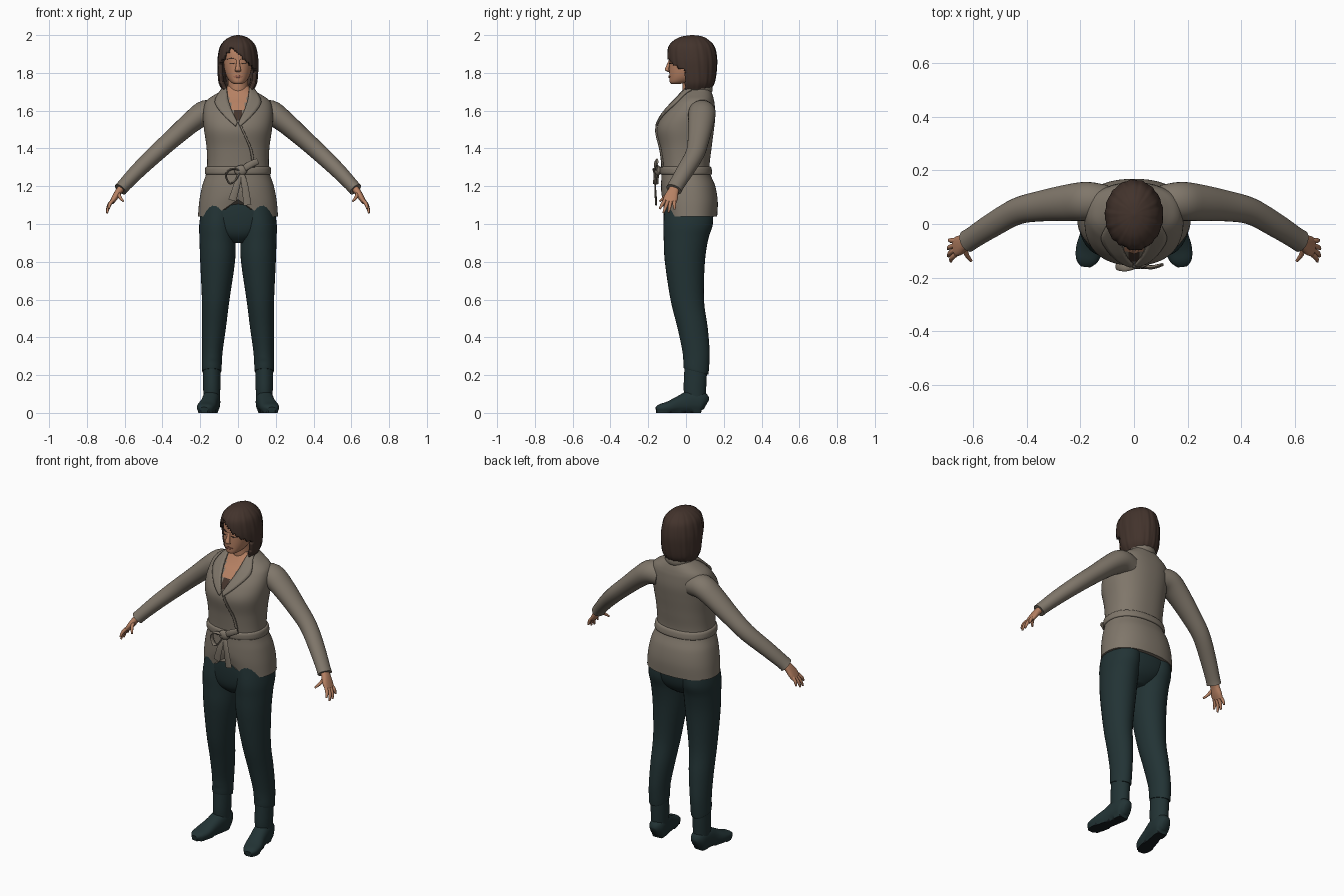
import bpy, bmesh, math
from mathutils import Vector
from mathutils.bvhtree import BVHTree

if "Cube" in bpy.data.objects:
    bpy.data.objects.remove(bpy.data.objects["Cube"])


def material(name, rgb):
    m = bpy.data.materials.new(name)
    m.diffuse_color = (*rgb, 1)
    m.use_nodes = True
    m.node_tree.nodes["Principled BSDF"].inputs["Base Color"].default_value = m.diffuse_color
    return m


WOOL = material("taupe wool", (0.215, 0.183, 0.145))
CLOTH = material("dark teal cloth", (0.016, 0.033, 0.035))
SOLE = material("dark sole", (0.008, 0.012, 0.015))
HAIR = material("dark brown hair", (0.055, 0.033, 0.025))
SKIN = material("skin", (0.47, 0.22, 0.125))
LIP = material("lips", (0.33, 0.12, 0.08))
SHIRT = material("brown undershirt", (0.06, 0.036, 0.026))


def spline(pts, steps):
    """Catmull-Rom through tuples of any length."""
    out = []
    for i in range(len(pts) - 1):
        a, b, c, d = (pts[max(i - 1, 0)], pts[i], pts[i + 1], pts[min(i + 2, len(pts) - 1)])
        for s in range(steps):
            t = s / steps
            out.append(tuple(0.5 * (2 * q + (r - p) * t + (2 * p - 5 * q + 4 * r - w) * t * t
                                    + (3 * q - p - 3 * r + w) * t ** 3)
                             for p, q, r, w in zip(a, b, c, d)))
    return out + [tuple(pts[-1])]


def finish(name, bm, mats, rule=None, angle=45):
    bmesh.ops.recalc_face_normals(bm, faces=bm.faces)
    for f in bm.faces:
        f.material_index = rule(f.calc_center_median()) if rule else 0
    tree = BVHTree.FromBMesh(bm)
    me = bpy.data.meshes.new(name)
    bm.to_mesh(me)
    bm.free()
    ob = bpy.data.objects.new(name, me)
    bpy.context.collection.objects.link(ob)
    for m in mats:
        me.materials.append(m)
    bpy.ops.object.select_all(action='DESELECT')
    ob.select_set(True)
    bpy.context.view_layer.objects.active = ob
    bpy.ops.object.shade_smooth_by_angle(angle=math.radians(angle))
    return ob, tree


def loft(name, rings, mats, segs=24, steps=4, ref=None, power=2.0,
         shape=None, rule=None, drop=None, caps=True):
    """Skin rings (x, y, z, a, b); ref None keeps the rings level."""
    bm, rows = bmesh.new(), []
    rings = spline(rings, steps)
    for i, (x, y, z, a, b) in enumerate(rings):
        u, v, c = Vector((1, 0, 0)), Vector((0, 1, 0)), Vector((x, y, z))
        if ref:
            t = Vector(rings[min(i + 1, len(rings) - 1)][:3]) - Vector(rings[max(i - 1, 0)][:3])
            t.normalize()
            u = Vector(ref)
            u = (u - t * u.dot(t)).normalized()
            v = t.cross(u)
        row = []
        for k in range(segs):
            th = 2 * math.pi * k / segs
            cs, sn = math.cos(th), math.sin(th)
            p = c + u * max(a, .002) * math.copysign(abs(cs) ** (2 / power), cs) \
                  + v * max(b, .002) * math.copysign(abs(sn) ** (2 / power), sn)
            row.append(bm.verts.new(shape(p, th) if shape else p))
        rows.append(row)
    for r, s in zip(rows, rows[1:]):
        for k in range(segs):
            bm.faces.new((r[k], r[(k + 1) % segs], s[(k + 1) % segs], s[k]))
    bm.faces.new(rows[-1])
    if caps:
        bm.faces.new(rows[0][::-1])
    if drop:
        gone = [f for f in bm.faces if drop(f.calc_center_median())]
        bmesh.ops.delete(bm, geom=gone, context='FACES')
    return finish(name, bm, mats, rule)


def level(*rows, cx=0):
    """Rows (z, half width, front y, back y) to level rings."""
    return [(cx, (f + b) / 2, z, w, (b - f) / 2) for z, w, f, b in rows]


def strip(name, tree, inner, outer, mat, thick=.006, steps=6):
    """Thin plate lying on a surface between two (x, z) edge lines."""
    bm, rows = bmesh.new(), []
    for p, q in zip(spline(inner, steps), spline(outer, steps)):
        row = []
        for k in range(5):
            x, z = (p[j] + (q[j] - p[j]) * k / 4 for j in (0, 1))
            hit, n, _, _ = tree.ray_cast(Vector((x, -1, z)), Vector((0, 1, 0)))
            if hit is None:
                hit, n, _, _ = tree.find_nearest(Vector((x, 0, z)))
            row.append(bm.verts.new(hit + n * thick * .6))
        rows.append(row)
    for r, s in zip(rows, rows[1:]):
        for k in range(4):
            bm.faces.new((r[k], r[k + 1], s[k + 1], s[k]))
    ob, _ = finish(name, bm, [mat])
    mod = ob.modifiers.new("thickness", 'SOLIDIFY')
    mod.thickness, mod.offset = thick, 0


# Wrap jacket body with open neckline and split front hem
def hem(p, th):
    if p.z < 1.2 and p.y < 0:
        p.z += .09 * max(0, 1 - abs(p.x) / .13) * (1.2 - p.z) / .16
    return p


def neckline(c):
    if c.y < .03 and c.z > 1.545 and abs(c.x) < .012 + (c.z - 1.545) * .3:
        return 2 if c.z < 1.6 else 1
    return 0


_, body = loft("jacket_body", level(
    (1.04, .212, -.12, .165), (1.12, .205, -.13, .168), (1.2, .19, -.132, .155),
    (1.285, .165, -.13, .125), (1.4, .166, -.14, .135), (1.5, .18, -.155, .148),
    (1.57, .185, -.128, .155), (1.63, .178, -.08, .152), (1.66, .16, -.052, .147),
    (1.685, .122, -.032, .14), (1.71, .082, -.015, .13), (1.73, .066, -.005, .122)),
    [WOOL, SKIN, SHIRT], segs=80, steps=6, power=2.3, shape=hem, rule=neckline)

# Shawl lapels, overlapping front edge and back collar
for s in (1, -1):
    strip("lapel", body,
          [(s * x, z) for x, z in ((.058, 1.725), (.052, 1.66), (.034, 1.6), (.003, 1.535))],
          [(s * x, z) for x, z in ((.085, 1.705), (.12, 1.64), (.075, 1.573), (.012, 1.515))],
          WOOL, .01)
strip("wrap_edge", body, [(.0, 1.535), (.035, 1.46), (.062, 1.39), (.075, 1.3)],
      [(.012, 1.535), (.047, 1.46), (.074, 1.39), (.087, 1.3)], WOOL, .008)
arc = [math.radians(a) for a in range(-15, 196, 15)]
loft("back_collar", [(.074 * math.cos(a), .055 + .078 * math.sin(a), 1.715, .022, .008) for a in arc],
     [WOOL], segs=12, steps=2, ref=(0, 0, 1))

# Belt with knot, loops and hanging ends
loft("belt", level((1.262, .170, -.131, .134), (1.268, .176, -.139, .139),
                   (1.298, .173, -.139, .134), (1.305, .163, -.131, .125)),
     [WOOL], segs=64, steps=3, power=2.3)
loft("belt_knot", [(-.015, -.145, 1.28, .012, .01), (0, -.15, 1.282, .026, .016),
                   (.03, -.15, 1.285, .026, .016), (.045, -.145, 1.287, .012, .01)],
     [WOOL], segs=16, ref=(0, 0, 1))
loft("belt_upper_loop", [(.02, -.148, 1.285, .016, .007), (.06, -.162, 1.312, .018, .008),
                         (.105, -.152, 1.332, .016, .006)], [WOOL], segs=12, ref=(0, 0, 1))
loft("belt_side_loop", [(.02, -.15, 1.28, .012, .005), (-.03, -.163, 1.292, .014, .005),
                        (-.064, -.158, 1.262, .014, .005), (-.045, -.16, 1.215, .014, .005),
                        (-.015, -.16, 1.23, .014, .005), (.012, -.152, 1.275, .012, .005)],
     [WOOL], segs=12, ref=(0, 1, 0))
for x, z in ((-.03, 1.125), (.05, 1.1)):
    loft("belt_end", [(.015, -.15, 1.28, .012, .006), ((x + .02) / 2, -.163, 1.21, .017, .005),
                      (x, -.158, z, .021, .005)], [WOOL], segs=12, ref=(1, 0, 0))

# Trouser seat
loft("trouser_seat", level((.9, .05, -.06, .06), (.94, .13, -.1, .11), (1.0, .19, -.116, .138),
                           (1.1, .188, -.118, .145), (1.2, .15, -.1, .11)),
     [CLOTH], segs=40, power=2.3)


def cuff(p, th):
    if p.z < .27:
        p.z -= (p.y - .05) * .25
    return p


for s in (1, -1):
    # Trouser leg
    legs = ((1.1, .10, .09, -.11, .14), (1.0, .108, .097, -.12, .142), (.92, .108, .096, -.118, .118),
            (.8, .108, .092, -.112, .1), (.6, .118, .073, -.082, .095), (.45, .127, .063, -.045, .115),
            (.32, .136, .054, -.018, .125), (.235, .139, .052, -.013, .12), (.22, .139, .05, -.011, .117))
    loft("trouser_leg", [(s * cx, (f + b) / 2, z, w, (b - f) / 2) for z, cx, w, f, b in legs],
         [CLOTH], segs=32, steps=5, shape=cuff)
    # Boot shaft and foot
    loft("boot_shaft", level((.28, .045, -.006, .112), (.2, .046, -.01, .11), (.12, .045, -.012, .106),
                             (.04, .041, 0, .1), cx=s * .139), [CLOTH], segs=28)
    foot = ((.136, .108, .045, .02, .03), (.137, .085, .055, .042, .055), (.142, .03, .06, .046, .06),
            (.152, -.03, .046, .046, .046), (.166, -.09, .031, .05, .031),
            (.176, -.135, .024, .041, .023), (.179, -.158, .019, .02, .012))

    def ground(p, th):
        p.z = 0 if p.z < .012 else p.z
        return p
    loft("boot_foot", [(s * r[0], *r[1:]) for r in foot], [CLOTH, SOLE], segs=28, ref=(1, 0, 0),
         power=2.4, shape=ground, rule=lambda c: int(c.z < .006))

    # Sleeve
    arm = ((.1, .085, 1.585, .06, .06), (.17, .085, 1.59, .072, .066), (.24, .08, 1.545, .069, .058),
           (.34, .068, 1.458, .058, .05), (.435, .048, 1.373, .05, .046), (.53, -.005, 1.282, .046, .041),
           (.6, -.05, 1.208, .042, .036), (.622, -.064, 1.183, .043, .036))
    loft("sleeve", [(s * r[0], *r[1:]) for r in arm], [WOOL], segs=28, ref=(0, 1, 0))
    # Hand
    palm = ((.612, -.058, 1.195, .026, .02), (.632, -.068, 1.172, .029, .018),
            (.652, -.08, 1.14, .037, .016), (.668, -.087, 1.115, .035, .012))
    loft("palm", [(s * r[0], *r[1:]) for r in palm], [SKIN], segs=20, ref=(0, 1, 0), power=2.4)
    fingers = (((.664, -.113, 1.125), (.684, -.14, 1.08)), ((.668, -.097, 1.12), (.693, -.12, 1.058)),
               ((.668, -.08, 1.12), (.694, -.093, 1.06)), ((.665, -.063, 1.125), (.69, -.06, 1.077)),
               ((.632, -.088, 1.165), (.607, -.138, 1.12)))
    for p, q in fingers:
        m = [(p[j] + q[j]) / 2 for j in range(3)]
        m[0] += .006
        loft("finger", [(s * c[0], c[1], c[2], r, r) for c, r in
                        ((p, .0095), (m, .009), (q, .005))], [SKIN], segs=10, ref=(.3, 1, .2))

# Neck and head
loft("neck", level((1.6, .06, .0, .1), (1.7, .056, -.018, .11), (1.75, .054, -.02, .105),
                   (1.82, .052, -.03, .1)), [SKIN], segs=28)
_, face = loft("head", level((1.742, .022, -.078, -.03), (1.752, .04, -.086, .02), (1.78, .06, -.088, .08),
                             (1.82, .072, -.089, .11), (1.87, .077, -.088, .125), (1.92, .074, -.082, .13),
                             (1.96, .055, -.05, .1), (1.98, .02, 0, .06)), [SKIN], segs=40, power=2.2)
loft("nose", [(0, -.084, 1.87, .008, .006), (0, -.092, 1.845, .01, .009), (0, -.1, 1.823, .014, .011),
              (0, -.098, 1.812, .017, .011), (0, -.088, 1.805, .01, .006)], [SKIN], segs=16)


# Face details
def arch(name, x, z, w, h, mat, rise=.003):
    strip(name, face, [(x - w, z), (x, z + rise - h), (x + w, z)],
          [(x - w, z + .001), (x, z + rise + h), (x + w, z + .001)], mat, .004)


arch("lips", 0, 1.779, .025, .0065, LIP, .001)
for s in (1, -1):
    arch("closed_eye", s * .032, 1.852, .016, .0025, HAIR, -.003)
    arch("eyebrow", s * .034, 1.872, .02, .003, HAIR, .005)


# Bobbed hair with swept fringe, opened over the face
def strands(p, th):
    k = 1 + .012 * math.cos(17 * th + p.z * 12) + .008 * math.cos(29 * th)
    return Vector((p.x * k, .035 + (p.y - .035) * k, p.z))


def opening(c):
    fringe = 1.94 - .9 * (c.x + .04) if c.x > -.04 else 1.94 + 1.5 * (c.x + .04)
    return c.y < -.005 and c.z < fringe


hair, _ = loft("hair", level((1.712, .085, -.05, .13), (1.75, .102, -.07, .152), (1.82, .108, -.09, .163),
                             (1.88, .107, -.099, .164), (1.94, .094, -.092, .15), (1.975, .067, -.06, .118),
                             (1.993, .036, -.02, .085), (2.0, .006, .028, .04)),
               [HAIR], segs=96, steps=7, shape=strands, drop=opening, caps=False)
shell = hair.modifiers.new("thickness", 'SOLIDIFY')
shell.thickness, shell.offset = .022, -1
